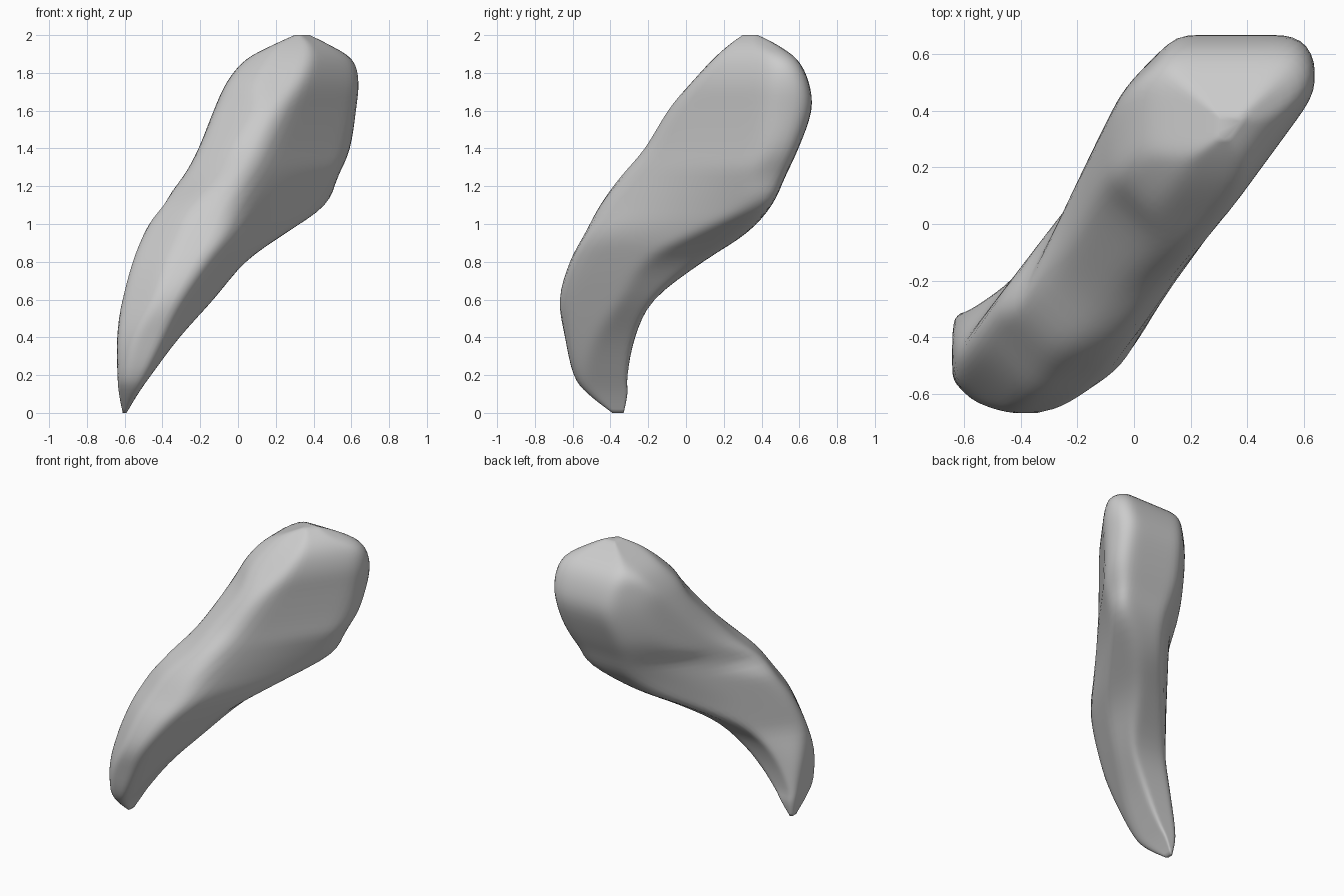
import bpy, bmesh, math
from mathutils import Vector

if "Cube" in bpy.data.objects:
    bpy.data.objects.remove(bpy.data.objects["Cube"])

# Level sections: z, x range, y range, range along the (1,1) diagonal,
# reach of the tilted flat inner face, reach of the outer face
SECTIONS = [
    (0.00, -.61, -.59, -.39, -.33, -.70, -.65, .25, .19),
    (0.10, -.63, -.53, -.52, -.31, -.78, -.59, .13, .21),
    (0.20, -.638, -.46, -.595, -.31, -.835, -.54, .05, .21),
    (0.40, -.64, -.31, -.64, -.27, -.84, -.41, -.055, .19),
    (0.60, -.615, -.13, -.67, -.17, -.785, -.21, -.15, .18),
    (0.80, -.565, .04, -.615, .09, -.70, .09, -.225, .19),
    (0.95, -.51, .25, -.535, .32, -.60, .38, -.265, .21),
    (1.10, -.435, .465, -.455, .455, -.49, .64, -.255, .24),
    (1.25, -.295, .53, -.35, .525, -.32, .73, -.24, .29),
    (1.40, -.21, .595, -.22, .595, -.18, .81, -.235, .34),
    (1.60, -.13, .625, -.10, .665, -.01, .87, -.24, .365),
    (1.75, -.06, .64, .03, .65, .08, .87, -.245, .36),
    (1.87, .04, .61, .14, .59, .20, .81, -.22, .33),
    (1.95, .19, .48, .23, .48, .31, .67, -.165, .23),
    (2.00, .30, .38, .30, .38, .43, .53, -.09, .06),
]
R = math.sqrt(0.5)
ALONG, ACROSS = Vector((R, R)), Vector((-R, R))
INNER = Vector((.806, -.591))
SIDES, STEPS, SHARP = 64, 4, 28


def catmull(a, b, c, d, t):
    return 0.5 * (2*b + (c-a)*t + (2*a - 5*b + 4*c - d)*t*t + (3*b - a - 3*c + d)*t**3)


def blend(z, a, b):
    return min(max((z - a) / (b - a), 0), 1)


def ring(row):
    """Rounded many-sided outline that touches all the section's limits."""
    z, x0, x1, y0, y1, s0, s1, inner, outer = row
    # inner face turns about the front ridge on the lower half
    turn = math.radians(9) * blend(z, .1, .4) * (1 - blend(z, .95, 1.3))
    ridge_y = y0 + 0.04
    ridge = Vector(((-inner + .591*ridge_y) / .806, ridge_y))
    ang = math.atan2(-.591, .806) + turn
    face = Vector((math.cos(ang), math.sin(ang)))
    planes = [(Vector((1, 0)), x1), (Vector((-1, 0)), -x0),
              (Vector((0, 1)), y1), (Vector((0, -1)), -y0),
              (ALONG, s1), (-ALONG, -s0), (face, face.dot(ridge)), (ACROSS, outer),
              # turned parts of the outer face
              (Vector((-.9, .436)), .245 + .4*(1 - blend(z, .6, 1.1))),
              (Vector((-.795, .607)), .225 + .1*(1 - blend(z, .2, .6)) + .3*blend(z, 1.2, 1.6))]
    # centre halfway along, and halfway between inner and outer faces
    base = ALONG * (s0 + s1) / 2
    top = min((lim - base.dot(n)) / ACROSS.dot(n) for n, lim in planes if ACROSS.dot(n) > .1)
    bot = max((lim - base.dot(n)) / ACROSS.dot(n) for n, lim in planes if ACROSS.dot(n) < -.1)
    c = base + ACROSS * (top + bot) / 2
    wide = max(top - bot, 0.02)
    pts = []
    for i in range(SIDES):
        a = 2 * math.pi * i / SIDES
        d = (ALONG*math.cos(a)*(s1 - s0) + ACROSS*math.sin(a)*wide).normalized()
        total = sum((d.dot(n) / max(lim - c.dot(n), 0.008)) ** SHARP
                    for n, lim in planes if d.dot(n) > 0)
        p = c + d * total ** (-1 / SHARP)
        pts.append((p.x, p.y, z))
    return pts


# Curved tapering body
n = len(SECTIONS)
rows = []
for i in range(n - 1):
    quad = [SECTIONS[min(max(j, 0), n - 1)] for j in (i-1, i, i+1, i+2)]
    rows += [[catmull(*v, k / STEPS) for v in zip(*quad)] for k in range(STEPS)]
rows.append(SECTIONS[-1])

bm = bmesh.new()
rings = [[bm.verts.new(p) for p in ring(r)] for r in rows]
for a, b in zip(rings, rings[1:]):
    for i in range(SIDES):
        j = (i + 1) % SIDES
        bm.faces.new((a[i], a[j], b[j], b[i]))
bm.faces.new(rings[0][::-1])
bm.faces.new(rings[-1])
bmesh.ops.recalc_face_normals(bm, faces=bm.faces)
inside = [v for r in rings[1:-1] for v in r]
for _ in range(3):
    bmesh.ops.smooth_vert(bm, verts=inside, factor=0.4,
                          use_axis_x=True, use_axis_y=True, use_axis_z=True)
mesh = bpy.data.meshes.new("curved_body")
bm.to_mesh(mesh)
bm.free()
body = bpy.data.objects.new("curved_body", mesh)
bpy.context.collection.objects.link(body)
for f in mesh.polygons:
    f.use_smooth = True
